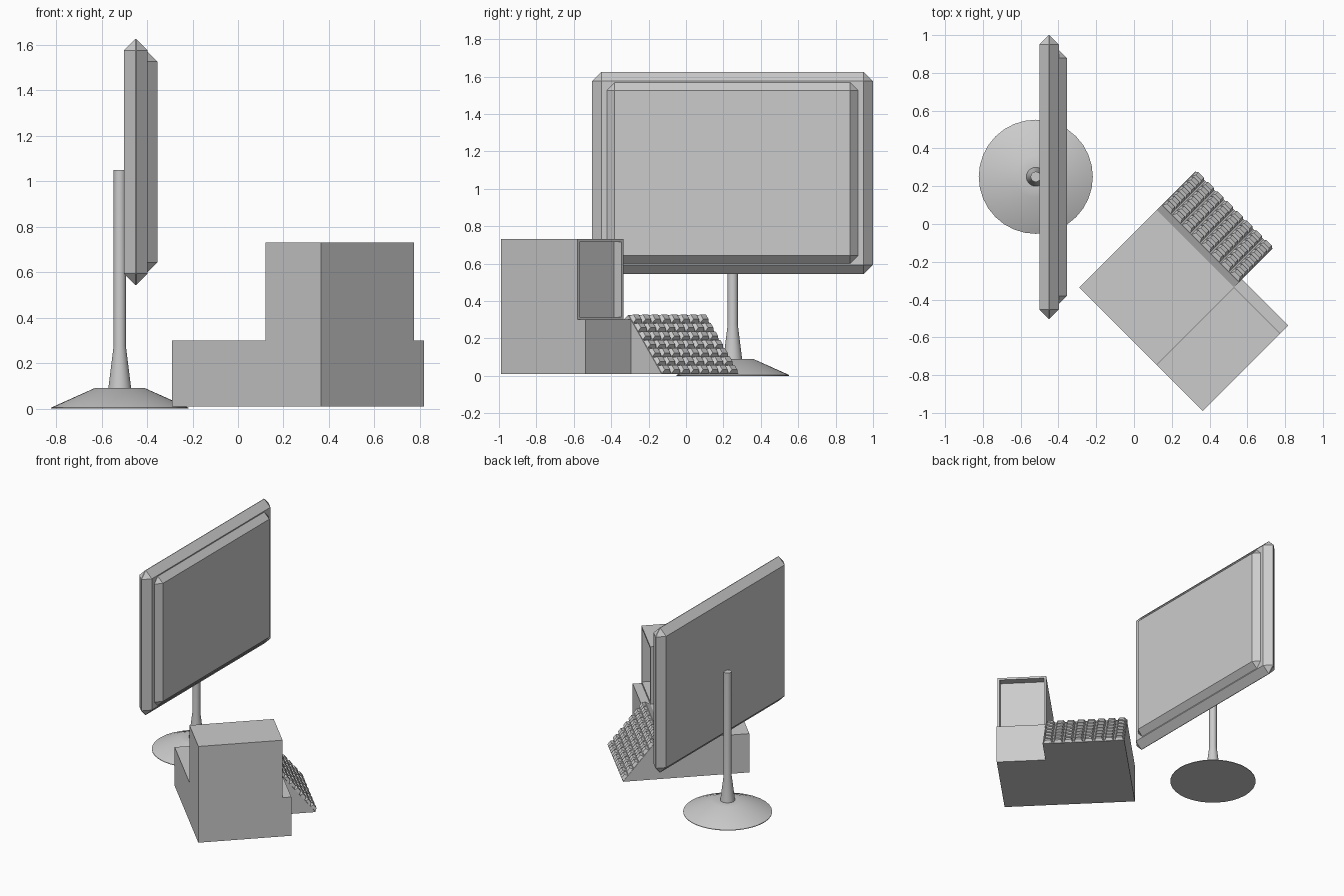
import bpy, bmesh, math
from mathutils import Matrix, Vector

if "Cube" in bpy.data.objects:
    bpy.data.objects.remove(bpy.data.objects["Cube"])

TURN = Matrix.Rotation(math.radians(-45), 4, 'Z')   # computer case is turned 45 degrees


def finish(name, bm):
    bmesh.ops.recalc_face_normals(bm, faces=bm.faces)
    me = bpy.data.meshes.new(name)
    bm.to_mesh(me)
    bm.free()
    ob = bpy.data.objects.new(name, me)
    bpy.context.collection.objects.link(ob)
    return ob


def add_box(bm, lo, hi):
    lo, hi = Vector(lo), Vector(hi)
    m = Matrix.Translation((lo + hi) / 2) @ Matrix.Diagonal((*(hi - lo), 1))
    return bmesh.ops.create_cube(bm, size=1, matrix=m)


def bevelled_box(name, lo, hi, width):
    bm = bmesh.new()
    add_box(bm, lo, hi)
    bmesh.ops.bevel(bm, geom=bm.edges[:], offset=width, segments=1,
                    profile=0.5, affect='EDGES')
    return finish(name, bm)


def prism(name, points, offset):
    bm = bmesh.new()
    face = bm.faces.new([bm.verts.new(p) for p in points])
    ext = bmesh.ops.extrude_face_region(bm, geom=[face])
    bmesh.ops.translate(bm, vec=offset,
                        verts=[v for v in ext['geom'] if isinstance(v, bmesh.types.BMVert)])
    ob = finish(name, bm)
    ob.matrix_world = TURN
    return ob


def lathe(name, profile, centre, sides=32):
    bm = bmesh.new()
    vs = [bm.verts.new((r, 0, z)) for r, z in profile]
    es = [bm.edges.new(p) for p in zip(vs, vs[1:])]
    bmesh.ops.spin(bm, geom=vs + es, cent=(0, 0, 0), axis=(0, 0, 1),
                   angle=math.tau, steps=sides, use_duplicate=False)
    bmesh.ops.remove_doubles(bm, verts=bm.verts, dist=1e-5)
    ob = finish(name, bm)
    ob.location = centre
    bpy.ops.object.select_all(action='DESELECT')
    ob.select_set(True)
    bpy.context.view_layer.objects.active = ob
    bpy.ops.object.shade_smooth_by_angle(angle=math.radians(30))
    return ob


# Display: bevelled casing with a smaller bevelled screen panel in front
bevelled_box("monitor_casing", (-.501, -.502, .543), (-.397, 1.0, 1.625), .05)
bevelled_box("monitor_screen", (-.445, -.423, .60), (-.355, .92, 1.567), .042)

# Round stand
lathe("monitor_stand", [(0, 0), (.302, 0), (.302, .004), (.11, .09), (.05, .09),
                        (.027, .275), (.027, 1.05), (0, 1.05)], (-.52, .25, 0))

# Low L-shaped case
U0, U1, U2 = .032, .612, .958
V0, V1, V2 = -.442, .138, .198
prism("lower_case", [(U0, V0, .01), (U2, V0, .01), (U2, V2, .01), (U1, V2, .01),
                     (U1, V1, .01), (U0, V1, .01)], (0, 0, .29))

# Tall block with a recessed front panel
bm = bmesh.new()
add_box(bm, (U1, V0, .30), (U2, V1, .73))
front = max(bm.faces, key=lambda f: f.calc_center_median().y)
bmesh.ops.inset_region(bm, faces=[front], thickness=.022)
ext = bmesh.ops.extrude_face_region(bm, geom=[front])
bmesh.ops.translate(bm, vec=(0, -.055, 0),
                    verts=[v for v in ext['geom'] if isinstance(v, bmesh.types.BMVert)])
if front.is_valid:
    bmesh.ops.delete(bm, geom=[front], context='FACES_ONLY')
finish("upper_case", bm).matrix_world = TURN

# Sloping key bed
top, foot = Vector((0, .175, .325)), Vector((0, .428, .01))
prism("key_bed", [(U0, V1, .01), (U0, V1, .30), (U0, top.y, top.z), (U0, foot.y, foot.z)],
      (U1 - U0, 0, 0))

# Rows of tapered keys
COLS, ROWS = 8, 7
down = (foot - top).normalized()
across = Vector((1, 0, 0))
normal = across.cross(-down)
if normal.z < 0:
    normal.negate()
pu, pv = (U1 - U0) / COLS, (foot - top).length / ROWS
bm = bmesh.new()
for c in range(COLS):
    for r in range(ROWS):
        mid = top + across * (U0 + pu * (c + .5)) + down * (pv * (r + .5))
        key = bmesh.ops.create_cube(bm, size=1)
        for v in key['verts']:
            s = .92 if v.co.z < 0 else .56
            v.co = (mid + across * (v.co.x * pu * s) + down * (v.co.y * pv * s)
                    + normal * (-.003 if v.co.z < 0 else .02))
finish("keys", bm).matrix_world = TURN
